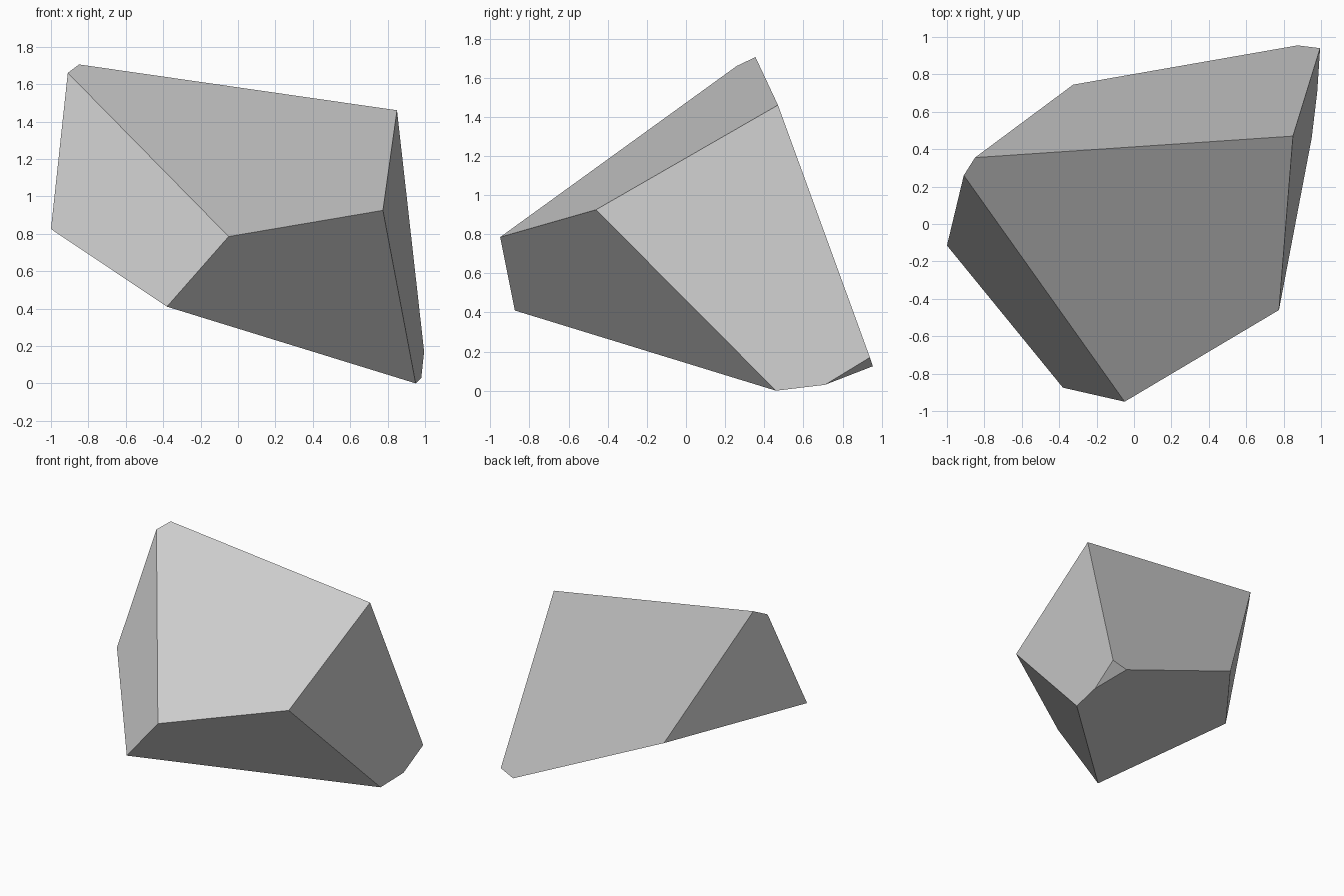
import bpy, bmesh, math

cube = bpy.data.objects.get("Cube")
if cube:
    bpy.data.objects.remove(cube, do_unlink=True)

# Plain grey stone
stone = bpy.data.materials.new("stone_grey")
stone.use_nodes = True
grey = (0.6, 0.6, 0.6, 1.0)
stone.diffuse_color = grey
bsdf = next(n for n in stone.node_tree.nodes if n.type == 'BSDF_PRINCIPLED')
bsdf.inputs["Base Color"].default_value = grey
bsdf.inputs["Roughness"].default_value = 0.9

# Corners of the faceted boulder
corners = [
    (-0.91, 0.26, 1.66), (-0.85, 0.355, 1.705), (0.85, 0.47, 1.46),   # crest
    (0.775, -0.46, 0.925), (-0.05, -0.95, 0.785),                     # front ledge
    (-0.38, -0.875, 0.41), (-1.0, -0.115, 0.825), (-0.325, 0.745, 0.65),  # underside rim
    (0.95, 0.46, 0.0), (0.98, 0.71, 0.03),                            # foot
    (0.995, 0.94, 0.17), (0.875, 0.955, 0.125),                       # chipped tip
]

# Wrap a hull around the corners, then merge coplanar triangles into flat facets
bm = bmesh.new()
for co in corners:
    bm.verts.new(co)
bmesh.ops.convex_hull(bm, input=bm.verts[:])
bmesh.ops.dissolve_limit(bm, angle_limit=math.radians(4),
                         verts=bm.verts[:], edges=bm.edges[:])
bmesh.ops.recalc_face_normals(bm, faces=bm.faces[:])

mesh = bpy.data.meshes.new("boulder")
bm.to_mesh(mesh)
bm.free()
mesh.materials.append(stone)
boulder = bpy.data.objects.new("boulder", mesh)
bpy.context.collection.objects.link(boulder)
